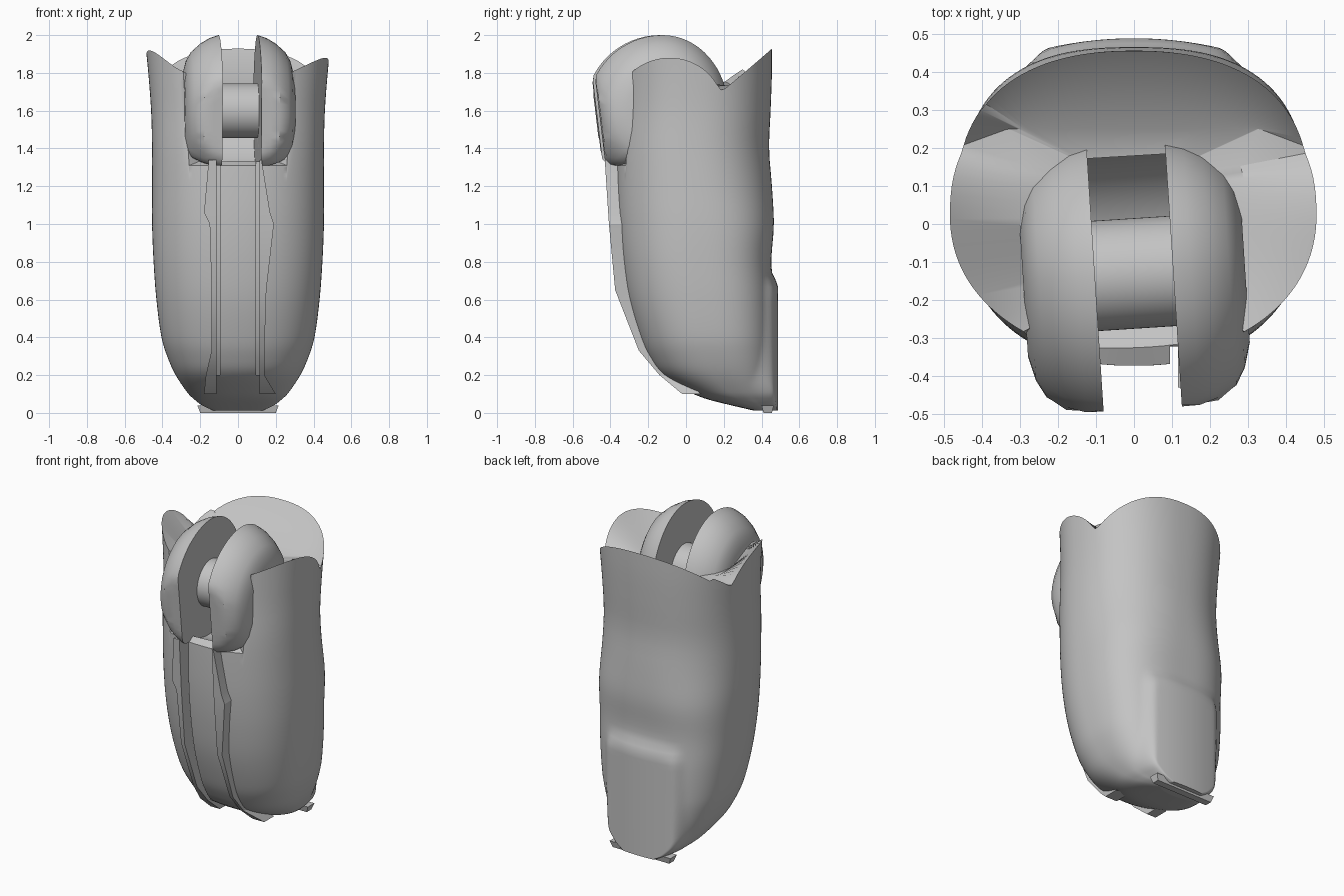
import bpy, bmesh, math
from mathutils import Matrix, Vector

if "Cube" in bpy.data.objects:
    bpy.data.objects.remove(bpy.data.objects["Cube"])

grey = bpy.data.materials.new("plain_grey")
grey.diffuse_color = (0.55, 0.55, 0.55, 1)
grey.use_nodes = True
grey.node_tree.nodes["Principled BSDF"].inputs["Base Color"].default_value = grey.diffuse_color
PIVOT = Vector((0, -0.13, 1.6))
# the hinge is turned slightly about the vertical
TURN = Matrix.Translation(PIVOT) @ Matrix.Rotation(math.radians(3.7), 4, 'Z') @ Matrix.Translation(-PIVOT)


def make(name, verts, faces, turn=False, angle=35):
    me = bpy.data.meshes.new(name)
    me.from_pydata(verts, [], faces)
    if turn:
        me.transform(TURN)
    bm = bmesh.new()
    bm.from_mesh(me)
    bmesh.ops.recalc_face_normals(bm, faces=bm.faces)
    bm.to_mesh(me)
    bm.free()
    ob = bpy.data.objects.new(name, me)
    bpy.context.collection.objects.link(ob)
    me.materials.append(grey)
    smooth(ob, angle)
    return ob


def smooth(ob, angle=35):
    bpy.ops.object.select_all(action='DESELECT')
    ob.select_set(True)
    bpy.context.view_layer.objects.active = ob
    bpy.ops.object.shade_smooth_by_angle(angle=math.radians(angle))


def loft(rings, cap0=True, cap1=True):
    n = len(rings[0])
    verts = [p for r in rings for p in r]
    faces = [(i * n + j, i * n + (j + 1) % n, (i + 1) * n + (j + 1) % n, (i + 1) * n + j)
             for i in range(len(rings) - 1) for j in range(n)]
    if cap0:
        faces.append(tuple(range(n)))
    if cap1:
        faces.append(tuple(range((len(rings) - 1) * n, len(rings) * n)))
    return verts, faces


def step(a, b, v):
    t = min(1, max(0, (v - a) / (b - a)))
    return t * t * (3 - 2 * t)


# body sections: height, half width, front y, back y
SEC = [(.012, .13, .36, .45), (.04, .19, .24, .46), (.07, .23, .12, .465), (.1, .262, .04, .465),
       (.2, .33, -.13, .465), (.3, .375, -.205, .465), (.4, .405, -.25, .465), (.6, .432, -.31, .462),
       (.8, .447, -.345, .452), (1.0, .455, -.365, .465), (1.2, .455, -.372, .455),
       (1.4, .455, -.37, .44), (1.6, .46, -.355, .448), (1.8, .475, -.345, .455), (1.95, .49, -.34, .455)]


def section(z):
    k = 0
    while k < len(SEC) - 2 and z > SEC[k + 1][0]:
        k += 1
    a, b = SEC[k], SEC[k + 1]
    p, q = SEC[max(k - 1, 0)], SEC[min(k + 2, len(SEC) - 1)]
    h = b[0] - a[0]
    t = min(1, max(0, (z - a[0]) / h))
    out = []
    for c in (1, 2, 3):
        m0 = (b[c] - p[c]) / (b[0] - p[0]) * h
        m1 = (q[c] - a[c]) / (q[0] - a[0]) * h
        out.append((2*t**3 - 3*t*t + 1) * a[c] + (t**3 - 2*t*t + t) * m0
                   + (3*t*t - 2*t**3) * b[c] + (t**3 - t*t) * m1)
    return out


def point(ang, z):
    hw, yf, yb = section(z)
    c, s = math.cos(ang), math.sin(ang)
    # the back is squarer low down
    e = 2 / (2.3 + (.45 * (1 - step(.8, 1.3, z)) if s > 0 else 0))
    x = hw * math.copysign(abs(c) ** e, c)
    y = (yf + yb) / 2 + (yb - yf) / 2 * math.copysign(abs(s) ** e, s)
    # raised, flatter nail low on the back, rounded at its top corners
    if s > 0:
        top = .74 - 1.2 * max(0, abs(x) - .1) ** 2
        m = (1 - step(.22, .29, abs(x))) * (1 - step(top - .08, top + .02, z)) * step(.25, .7, s)
        y += m * max(0, .488 - .5 * x * x - y)
    return x, y, z


def rim_height(x, y):
    if y < -.295:
        return 1.31
    if y > .2:
        z = 1.71 + (y - .2) * .86
    else:
        z = max(1.71, 1.58 + math.sqrt(max(0, .09 - (y + .09) ** 2)))
    return z + (.04 * step(.3, .47, -x) if y < .3 else 0)


def seat(x, y, z):
    # inner edge of the hollow top
    if y > .2:
        return x * .74, .25, 1.73
    return x * .62, .02 + (y - .02) * .8, 1.35 if z < 1.4 else 1.74


# fingertip body
N = 120
angs = [2 * math.pi * (j + .5) / N for j in range(N)]
rims = [rim_height(*point(a, 1.75)[:2]) for a in angs]
rings = [[point(a, .012 + 1.188 * (i / 44) ** 1.7) for a in angs] for i in range(45)]
rings += [[point(a, 1.2 + (r - 1.2) * i / 10) for a, r in zip(angs, rims)] for i in range(1, 11)]
rings.append([seat(*p) for p in rings[-1]])
v, f = loft(rings, True, False)
base = len(v) - N
v.append((0, .1, 1.7))
f += [(base + j, base + (j + 1) % N, len(v) - 1) for j in range(N)]
body = make("fingertip_body", v, f)


def drum(name, levels, clamp=False):
    rings = []
    for x, r in levels:
        ring = []
        for j in range(64):
            a = 2 * math.pi * j / 64
            y, z = PIVOT.y + r * math.cos(a), PIVOT.z + r * math.sin(a)
            if clamp:
                z = max(z, 1.31 + max(0, abs(x) - .17) * .5)
                y = max(y, -.49 + max(0, 1.78 - z) * .12)
                if y > PIVOT.y:
                    y = PIVOT.y + (y - PIVOT.y) * .87
            ring.append((x, y, z))
        rings.append(ring)
    return make(name, *loft(rings), turn=True)


def rail(name, rows):
    # rows: z, x inner, x outer, y front, y back
    return make(name, *loft([[(a, yf, z), (b, yf, z), (b, yb, z), (a, yb, z)]
                             for z, a, b, yf, yb in rows]), angle=20)


def cut(cutter):
    m = body.modifiers.new("cut", 'BOOLEAN')
    m.operation = 'DIFFERENCE'
    m.solver = 'EXACT'
    m.use_self = True
    m.object = cutter
    bpy.context.view_layer.objects.active = body
    bpy.ops.object.modifier_apply(modifier=m.name)
    bpy.data.objects.remove(cutter)


# round hinge slot and the two thin front grooves
cut(drum("slot_cutter", [(-.103, .33), (.103, .33)]))
for s in (-1, 1):
    rows = []
    for z in (1.4, 1.2, 1.0, .8, .6, .4, .3, .2):
        yf = section(z)[1]
        rows.append((z, s * .095, s * .12, yf - .15, yf + .05))
    cut(rail("groove_cutter", rows))
smooth(body)

# domed hinge cheeks and axle
for s, side in ((-1, "left"), (1, "right")):
    drum("hinge_cheek_" + side, [(s * x, r) for x, r in
         ((.103, .4), (.15, .385), (.2, .355), (.25, .31), (.275, .265), (.292, .2))], True)
drum("hinge_axle", [(-.12, .145), (.12, .145)])

# thin rails standing proud beside the grooves
LINE = [(1.34, -.43), (1.06, -.412), (1.0, -.408), (.65, -.375), (.33, -.25), (.2, -.14), (.1, -.02)]
for side, s, outer in (("left", -1, (.155, .18, .15, .14, .14, .17, .18)),
                       ("right", 1, (.125, .17, .19, .15, .14, .14, .2))):
    rail("front_rail_" + side, [(z, s * .115, s * o, y, y + .1) for (z, y), o in zip(LINE, outer)])

# nail tip
make("nail_tip", *loft([[(-.2, .41, 0), (.2, .41, 0), (.2, .455, 0), (-.2, .455, 0)],
                        [(-.215, .4, .04), (.215, .4, .04), (.215, .465, .04), (-.215, .465, .04)]]))
